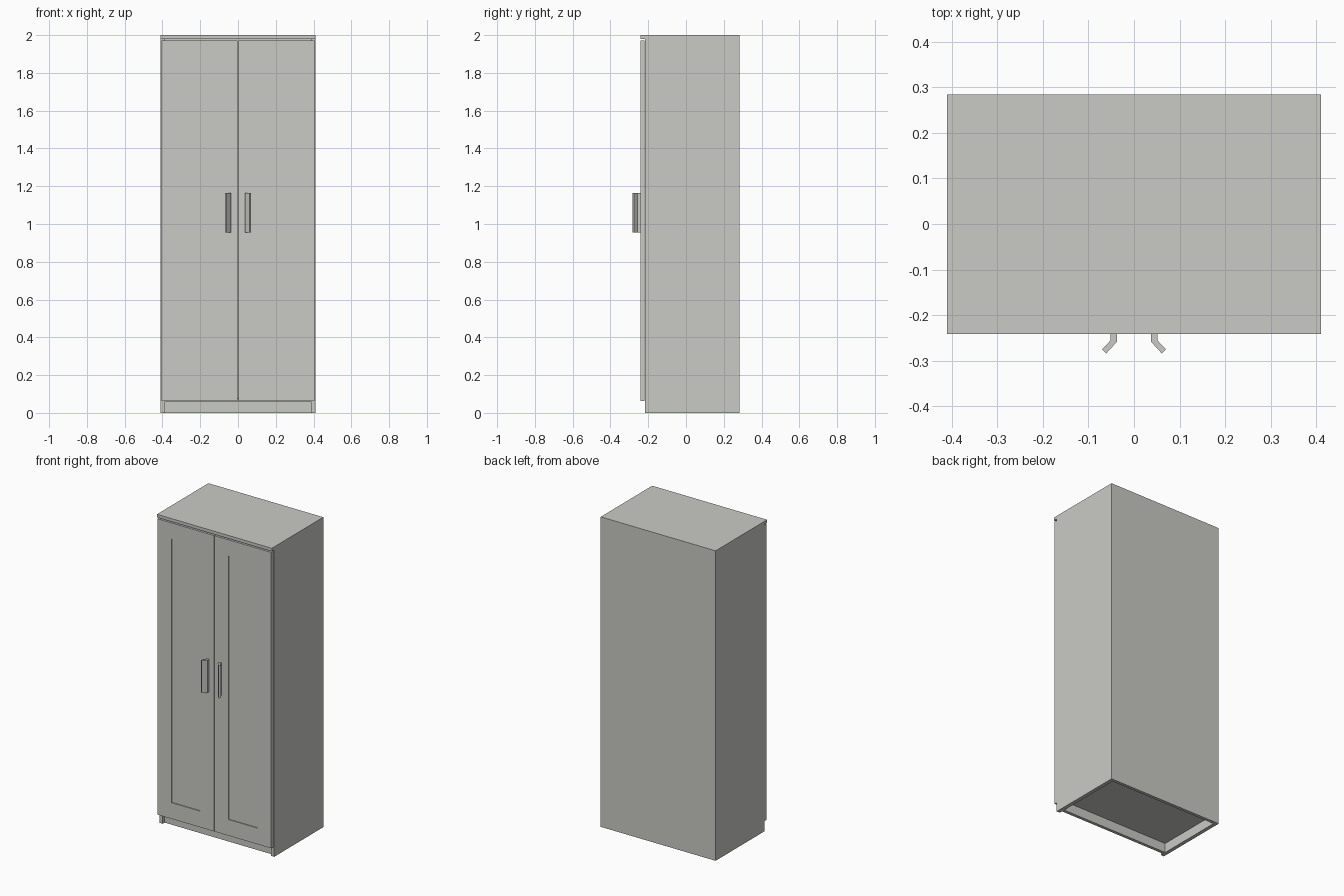
import bpy, bmesh

if "Cube" in bpy.data.objects:
    bpy.data.objects.remove(bpy.data.objects["Cube"])

mat = bpy.data.materials.new("light_grey_paint")
mat.diffuse_color = (0.59, 0.59, 0.56, 1)
mat.use_nodes = True
mat.node_tree.nodes["Principled BSDF"].inputs["Base Color"].default_value = mat.diffuse_color


def finish(bm, name):
    bmesh.ops.recalc_face_normals(bm, faces=bm.faces)
    me = bpy.data.meshes.new(name)
    bm.to_mesh(me)
    bm.free()
    me.materials.append(mat)
    ob = bpy.data.objects.new(name, me)
    bpy.context.collection.objects.link(ob)
    return ob


def box(name, x0, x1, y0, y1, z0, z1):
    bm = bmesh.new()
    bmesh.ops.create_cube(bm, size=1)
    for v in bm.verts:
        v.co = (x1 if v.co.x > 0 else x0,
                y1 if v.co.y > 0 else y0,
                z1 if v.co.z > 0 else z0)
    return finish(bm, name)


def prism(name, pts, z0, z1):
    bm = bmesh.new()
    f = bm.faces.new([bm.verts.new((x, y, z0)) for x, y in pts])
    ext = bmesh.ops.extrude_face_region(bm, geom=[f])["geom"]
    for v in ext:
        if isinstance(v, bmesh.types.BMVert):
            v.co.z = z1
    return finish(bm, name)


W, T = 0.41, 0.024            # half width, board thickness
BACK, BODY, FRONT = 0.284, -0.216, -0.241
DOOR_Z0, DOOR_Z1 = 0.063, 1.972

# Carcass
box("top_panel", -W, W, FRONT, BACK, 1.98, 2.0)
box("back_panel", -W + T, W - T, BACK - 0.02, BACK, 0, 1.98)
box("bottom_shelf", -W + T, W - T, BODY, BACK - 0.02, 0.06, 0.08)
box("plinth", -W + T, W - T, BODY + 0.02, BODY + 0.04, 0, 0.06)

for s, side in ((-1, "left"), (1, "right")):
    def sbox(name, a, b, *rest):
        a, b = sorted((s * a, s * b))
        return box(side + "_" + name, a, b, *rest)

    sbox("side_panel", W - T, W, BODY, BACK, 0, 1.98)

    # Framed door with recessed centre panel
    y1 = BODY - 0.004
    sbox("door_outer_stile", 0.307, 0.406, FRONT, y1, DOOR_Z0, DOOR_Z1)
    sbox("door_inner_stile", 0.002, 0.102, FRONT, y1, DOOR_Z0, DOOR_Z1)
    sbox("door_bottom_rail", 0.102, 0.307, FRONT, y1, DOOR_Z0, 0.167)
    sbox("door_top_rail", 0.102, 0.307, FRONT, y1, 1.868, DOOR_Z1)
    sbox("door_panel", 0.102, 0.307, FRONT + 0.006, y1, 0.167, 1.868)

    # Bent strip handle
    profile = [(0.037, FRONT), (0.037, -0.258), (0.061, -0.284),
               (0.070, -0.275), (0.052, -0.256), (0.052, FRONT)]
    prism(side + "_handle", [(s * x, y) for x, y in profile], 0.955, 1.165)
